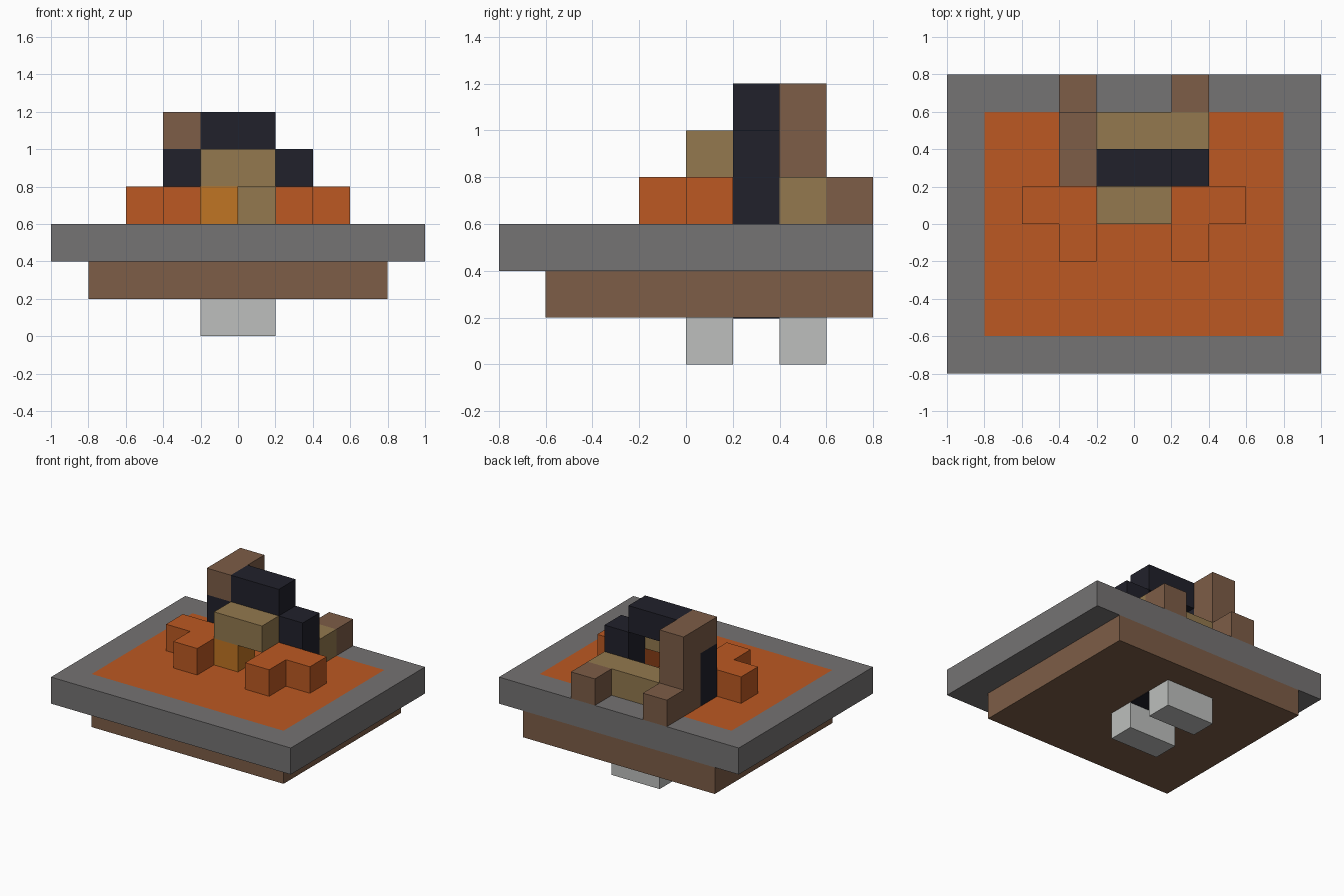
import bpy
import bmesh

old = bpy.data.objects.get("Cube")
if old:
    bpy.data.objects.remove(old, do_unlink=True)

U = 0.2  # edge of one building block


def material(name, hex_code):
    """Make one flat colour from an sRGB hex code."""
    srgb = [c / 255 for c in bytes.fromhex(hex_code)]
    colour = [c / 12.92 if c <= 0.04045 else ((c + 0.055) / 1.055) ** 2.4 for c in srgb] + [1]
    mat = bpy.data.materials.new(name)
    mat.use_nodes = True
    mat.diffuse_color = colour
    bsdf = mat.node_tree.nodes["Principled BSDF"]
    bsdf.inputs["Base Color"].default_value = colour
    bsdf.inputs["Roughness"].default_value = 0.9
    return mat


stone = material("stone grey", "757373")
orange = material("orange", "BC5922")
brown = material("brown", "7D5D47")
tan = material("tan", "93794E")
amber = material("amber", "C07523")
black = material("blue black", "21212B")
silver = material("light grey", "BDBFBD")


def finish(name, bm, *mats):
    bmesh.ops.recalc_face_normals(bm, faces=bm.faces)
    mesh = bpy.data.meshes.new(name)
    bm.to_mesh(mesh)
    bm.free()
    for mat in mats:
        mesh.materials.append(mat)
    obj = bpy.data.objects.new(name, mesh)
    bpy.context.collection.objects.link(obj)
    return obj


def prism(name, outline, z0, z1, *mats, inset=0):
    """Extrude an outline, given in blocks; optionally inset a coloured top."""
    bm = bmesh.new()
    base = bm.faces.new([bm.verts.new((x * U, y * U, z0 * U)) for x, y in outline])
    ext = bmesh.ops.extrude_face_region(bm, geom=[base], use_keep_orig=True)["geom"]
    verts = [g for g in ext if isinstance(g, bmesh.types.BMVert)]
    top = [g for g in ext if isinstance(g, bmesh.types.BMFace)]
    bmesh.ops.translate(bm, verts=verts, vec=(0, 0, (z1 - z0) * U))
    bmesh.ops.recalc_face_normals(bm, faces=bm.faces)
    if inset:
        bmesh.ops.inset_region(bm, faces=top, thickness=inset * U, use_even_offset=True)
        top[0].material_index = 1
    return finish(name, bm, *mats)


def block(name, x, y, z, mat):
    outline = [(x[0], y[0]), (x[1], y[0]), (x[1], y[1]), (x[0], y[1])]
    return prism(name, outline, *z, mat)


# Platform with an orange panel inset in its top
prism("platform", [(-5, -4), (5, -4), (5, 4), (-5, 4)], 2, 3, stone, orange, inset=1)
block("under_slab", (-4, 4), (-3, 4), (1, 2), brown)
block("underside_patch", (-1, 1), (1, 2), (0.98, 1), black)

# Feet under the slab
block("front_foot", (-1, 1), (0, 1), (0, 1), silver)
block("back_foot", (-1, 1), (2, 3), (0, 1), silver)

# Mirrored parts on both sides
for side, s in (("left", 1), ("right", -1)):
    claw = [(1, -1), (2, -1), (2, 0), (3, 0), (3, 1), (1, 1)]
    prism(side + "_claw", [(s * x, y) for x, y in claw], 3, 4, orange)
    x = sorted((s, 2 * s))
    block(side + "_pillar", x, (1, 2), (3, 5), black)
    block(side + "_back_stub", x, (3, 4), (3, 4), brown)

# Arch over the middle
block("arch_top", (-1, 1), (1, 2), (5, 6), black)
block("front_block", (-1, 1), (0, 1), (4, 5), tan)
block("front_support", (-1, 0), (0, 1), (3, 4), amber)
block("back_bar", (-1, 2), (2, 3), (3, 4), tan)

# Tall post with its cap reaching forward
block("tall_post", (-2, -1), (2, 3), (3, 6), brown)
block("post_cap", (-2, -1), (1, 2), (5, 6), brown)
